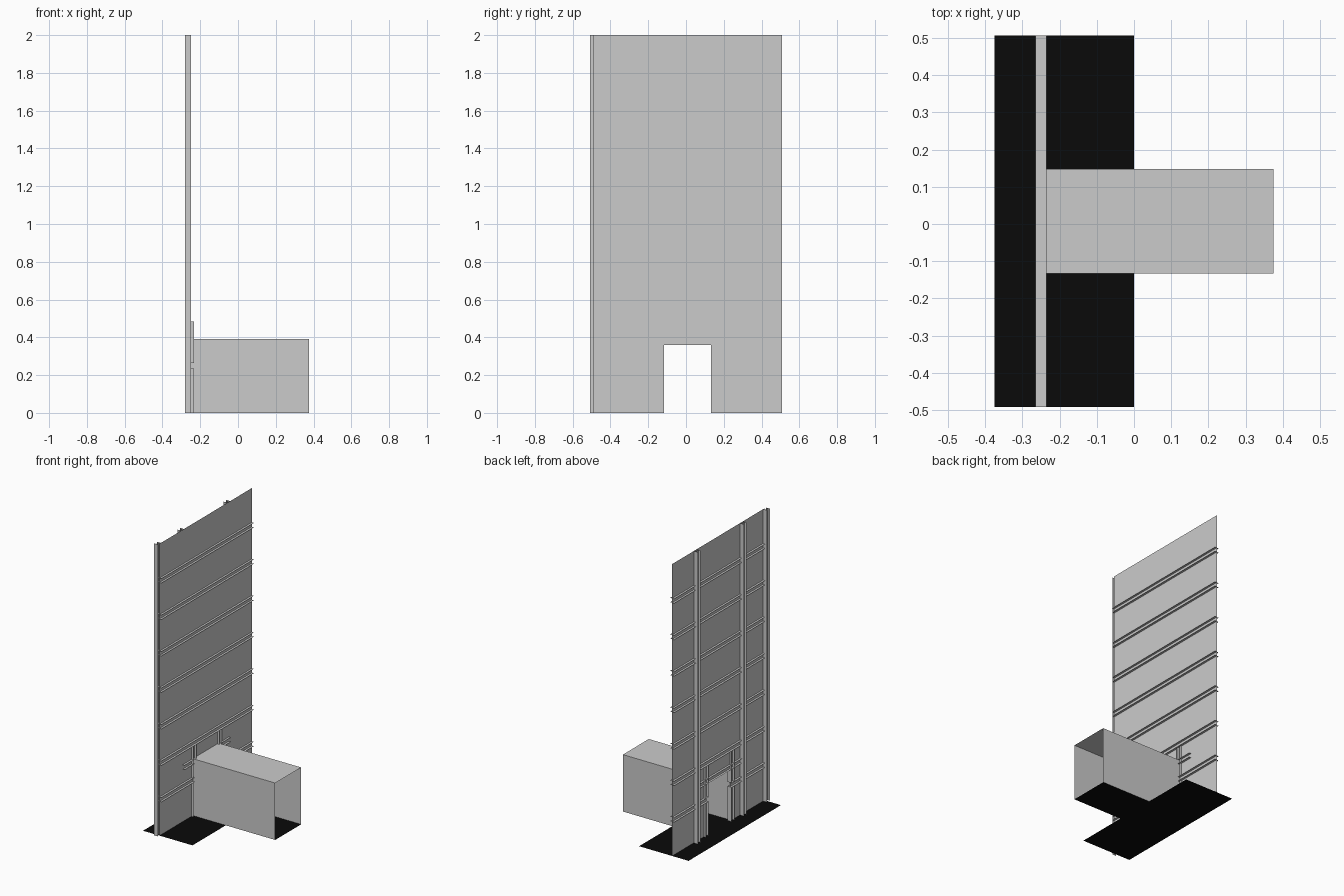
import bpy

if "Cube" in bpy.data.objects:
    bpy.data.objects.remove(bpy.data.objects["Cube"])

C = 0.0075          # wall centre in y
Y0, Y1 = C - 0.5, C + 0.5
X = -0.25           # wall plane
H = 0.015           # half size of every I-beam
D = 0.14            # half width of doorway
DOOR_TOP = 0.375

dark = bpy.data.materials.new("dark_floor")
dark.diffuse_color = (0.003, 0.003, 0.003, 1)
dark.use_nodes = True
dark.node_tree.nodes["Principled BSDF"].inputs["Base Color"].default_value = dark.diffuse_color


def sheets(name, quads, mat=None):
    """Thin-sheet object; each quad is a (low corner, high corner) pair flat on one axis."""
    verts, faces = [], []
    for a, b in quads:
        flat = [i for i in range(3) if abs(a[i] - b[i]) < 1e-7][0]
        u, v = (flat + 1) % 3, (flat + 2) % 3
        n = len(verts)
        for su, sv in ((0, 0), (1, 0), (1, 1), (0, 1)):
            p = list(a)
            p[u] = b[u] if su else a[u]
            p[v] = b[v] if sv else a[v]
            verts.append(p)
        faces.append((n, n + 1, n + 2, n + 3))
    me = bpy.data.meshes.new(name)
    me.from_pydata(verts, [], faces)
    if mat:
        me.materials.append(mat)
    ob = bpy.data.objects.new(name, me)
    bpy.context.collection.objects.link(ob)
    return ob


def upright(name, x, y, spans):
    """Vertical I-beam: web across y, flanges facing y."""
    q = []
    for z0, z1 in spans:
        q.append(((x, y - H, z0), (x, y + H, z1)))
        for s in (-H, H):
            q.append(((x - H, y + s, z0), (x + H, y + s, z1)))
    return sheets(name, q)


def rail(name, z, spans):
    """Horizontal I-beam: upright web in the wall, flanges above and below."""
    q = []
    for y0, y1 in spans:
        q.append(((X, y0, z - H), (X, y1, z + H)))
        for s in (-H, H):
            q.append(((X - H, y0, z + s), (X + H, y1, z + s)))
    return sheets(name, q)


# wall panel around the doorway
sheets("wall_panel", [
    ((X, Y0, 0), (X, C - D, DOOR_TOP)),
    ((X, C + D, 0), (X, Y1, DOOR_TOP)),
    ((X, Y0, DOOR_TOP), (X, Y1, 2)),
])

# rear columns
for i, y in enumerate((Y0, C - 0.25, C + 0.25)):
    upright(f"column_{i}", X - H, y, [(0, 2)])

# horizontal rails, the lowest broken by the doorway
for k in range(1, 8):
    z = 0.25 * k
    spans = [(Y0, C - D + H), (C + D - H, Y1)] if z < DOOR_TOP else [(Y0, Y1)]
    rail(f"rail_{k}", z, spans)

# door frame
for side, s in (("left", -1), ("right", 1)):
    upright(f"door_post_{side}", X + 0.001, C + s * D,
            [(0, 0.25 - H), (0.25 + H, 0.5 - H)])
rail("door_lintel", DOOR_TOP, [(C - 0.25, C + 0.25)])

# passage walls and roof
TOP, END = DOOR_TOP + H, 0.375
sheets("passage", [
    ((X, C - D, 0), (END, C - D, TOP)),
    ((X, C + D, 0), (END, C + D, TOP)),
    ((X, C - D, TOP), (END, C + D, TOP)),
])

# floors
sheets("floor", [((-0.375, Y0, 0), (0, Y1, 0))], dark)
sheets("passage_floor", [((0, C - D, 0), (END, C + D, 0))], dark)
